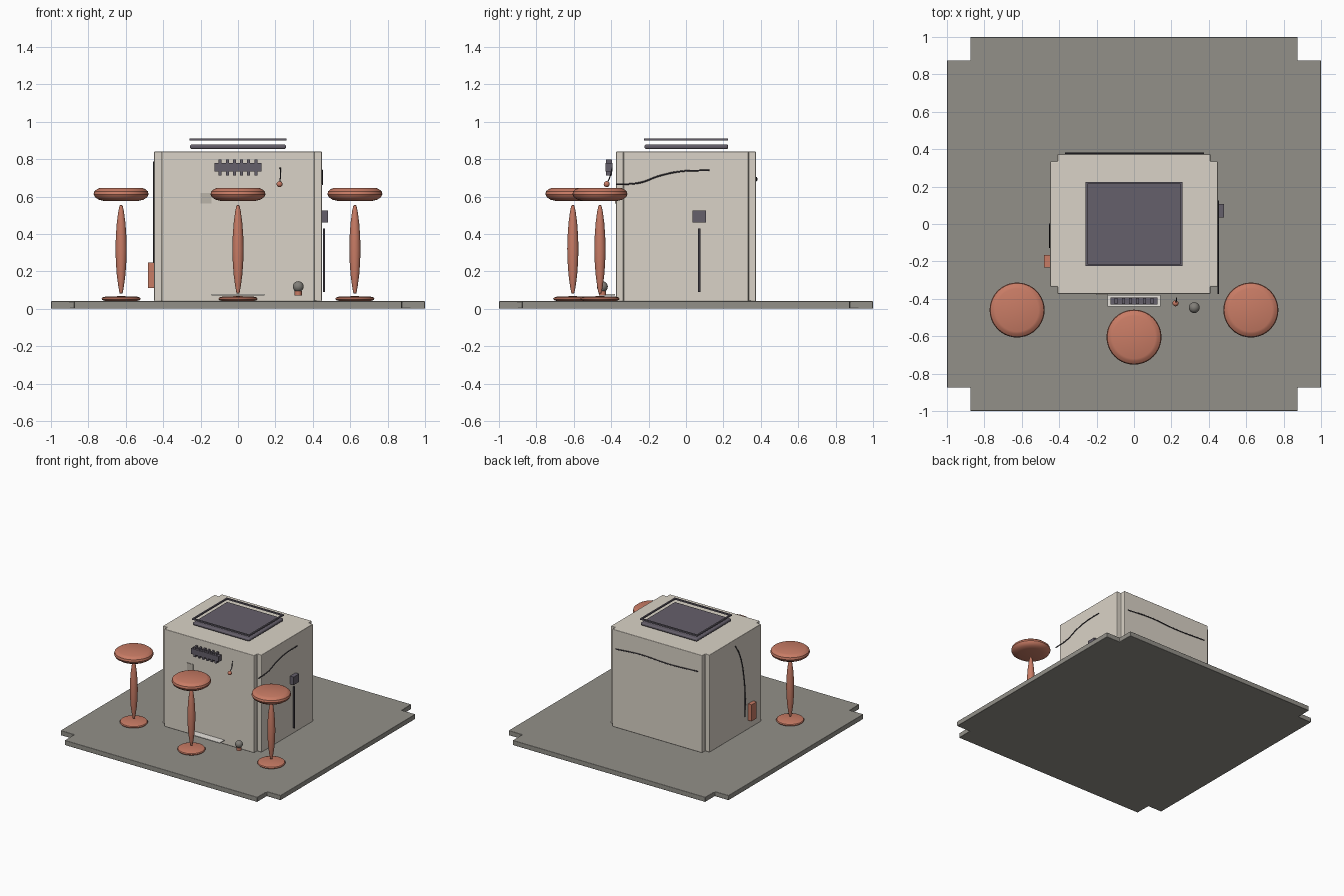
import bpy, bmesh, math

if "Cube" in bpy.data.objects:
    bpy.data.objects.remove(bpy.data.objects["Cube"])


def mat(name, r, g, b):
    m = bpy.data.materials.new(name)
    m.diffuse_color = (r, g, b, 1)
    m.use_nodes = True
    m.node_tree.nodes["Principled BSDF"].inputs["Base Color"].default_value = m.diffuse_color
    return m


GREY = mat("floor grey", 0.29, 0.28, 0.25)
CREAM = mat("cream wall", 0.70, 0.65, 0.57)
CORAL = mat("coral", 0.58, 0.20, 0.13)
SLATE = mat("slate purple", 0.13, 0.115, 0.145)
DARK = mat("dark wire", 0.045, 0.04, 0.05)
TAN = mat("tan plate", 0.50, 0.46, 0.40)
GLASS = mat("bulb grey", 0.22, 0.21, 0.19)
PALE = mat("pale tray", 0.82, 0.79, 0.74)


def finish(bm, name, material, bevel=0, smooth=True):
    bmesh.ops.recalc_face_normals(bm, faces=bm.faces)
    me = bpy.data.meshes.new(name)
    bm.to_mesh(me)
    bm.free()
    ob = bpy.data.objects.new(name, me)
    bpy.context.collection.objects.link(ob)
    me.materials.append(material)
    if bevel:
        mod = ob.modifiers.new("bevel", 'BEVEL')
        mod.width = bevel
        mod.segments = 3
    if smooth:
        bpy.ops.object.select_all(action='DESELECT')
        bpy.context.view_layer.objects.active = ob
        ob.select_set(True)
        bpy.ops.object.shade_smooth_by_angle(angle=math.radians(35))
    return ob


def box(name, x, y, z, material, bevel=0):
    bm = bmesh.new()
    bmesh.ops.create_cube(bm, size=1)
    for v in bm.verts:
        v.co = [lo + (hi - lo) * (c + 0.5) for (lo, hi), c in zip((x, y, z), v.co)]
    return finish(bm, name, material, bevel, bool(bevel))


def notched_block(name, hx, hy, n, z0, z1, material, bevel):
    """Block whose four upright corners are cut back by a square notch."""
    quarter = [(hx, hy - n), (hx - n, hy - n), (hx - n, hy)]
    pts = (quarter + [(-x, y) for x, y in quarter[::-1]]
           + [(-x, -y) for x, y in quarter] + [(x, -y) for x, y in quarter[::-1]])
    bm = bmesh.new()
    f = bm.faces.new([bm.verts.new((x, y, z0)) for x, y in pts])
    r = bmesh.ops.extrude_face_region(bm, geom=[f])
    for v in r['geom']:
        if isinstance(v, bmesh.types.BMVert):
            v.co.z = z1
    return finish(bm, name, material, bevel)


def lathe(name, profile, at, material, seg=40):
    bm = bmesh.new()
    vs = [bm.verts.new((r, 0, z)) for r, z in profile]
    es = [bm.edges.new(p) for p in zip(vs, vs[1:])]
    bmesh.ops.spin(bm, geom=vs + es, axis=(0, 0, 1), cent=(0, 0, 0),
                   angle=2 * math.pi, steps=seg)
    bmesh.ops.remove_doubles(bm, verts=bm.verts, dist=1e-4)
    ob = finish(bm, name, material)
    ob.location = at
    return ob


def wire(name, pts, material, radius=0.004):
    cu = bpy.data.curves.new(name, 'CURVE')
    cu.dimensions = '3D'
    cu.bevel_depth = radius
    cu.bevel_resolution = 2
    cu.use_fill_caps = True
    sp = cu.splines.new('BEZIER')
    sp.bezier_points.add(len(pts) - 1)
    for b, p in zip(sp.bezier_points, pts):
        b.co = p
        b.handle_left_type = b.handle_right_type = 'AUTO'
    cu.materials.append(material)
    ob = bpy.data.objects.new(name, cu)
    bpy.context.collection.objects.link(ob)


# floor slab and kiosk body
notched_block("floor_slab", 1.0, 1.0, 0.125, 0.0, 0.04, GREY, 0.004)
notched_block("kiosk_body", 0.448, 0.374, 0.04, 0.04, 0.84, CREAM, 0.004)

# roof panel with a thin frame floating above it
box("roof_panel", (-0.257, 0.257), (-0.222, 0.225), (0.854, 0.878), SLATE, 0.009)
for s in (-1, 1):
    xs = sorted((s * 0.248, s * 0.26))
    ys = sorted((s * 0.213, s * 0.225))
    box("roof_frame_side", xs, (-0.225, 0.225), (0.899, 0.91), SLATE)
    box("roof_frame_end", (-0.248, 0.248), ys, (0.899, 0.91), SLATE)

# three stools: foot, spindle stem, round seat
foot = [(0, 0.04), (0.08, 0.04), (0.1, 0.046), (0.105, 0.053), (0.1, 0.06), (0.08, 0.066), (0, 0.067)]
stem = [(0, 0.08), (0.008, 0.083), (0.015, 0.12), (0.023, 0.18), (0.028, 0.25), (0.03, 0.32),
        (0.028, 0.39), (0.023, 0.46), (0.015, 0.52), (0.008, 0.552), (0, 0.556)]
seat = [(0, 0.575), (0.09, 0.576), (0.12, 0.583), (0.14, 0.597), (0.147, 0.612),
        (0.143, 0.628), (0.128, 0.64), (0.115, 0.645), (0, 0.646)]
for x, y in ((-0.625, -0.46), (0, -0.605), (0.625, -0.46)):
    lathe("stool_foot", foot, (x, y, 0), CORAL)
    lathe("stool_stem", stem, (x, y, 0), CORAL, 24)
    lathe("stool_seat", seat, (x, y, 0), CORAL)

# front rail with teeth
box("front_rail", (-0.126, 0.126), (-0.43, -0.393), (0.733, 0.778), SLATE)
for i in range(6):
    x = -0.095 + 0.038 * i
    box("rail_tooth", (x - 0.008, x + 0.008), (-0.428, -0.395), (0.713, 0.797), SLATE)

# small wall plate, low tray
box("wall_plate", (-0.2, -0.143), (-0.379, -0.372), (0.562, 0.62), TAN)
box("low_tray", (-0.143, 0.143), (-0.441, -0.38), (0.071, 0.078), PALE)

# pull cord and bead
wire("pull_cord", [(0.226, -0.395, 0.755), (0.227, -0.405, 0.71), (0.223, -0.42, 0.675)], DARK, 0.003)


def ball(r, n=10):
    return [(r * math.sin(math.pi * i / n), -r * math.cos(math.pi * i / n)) for i in range(n + 1)]


lathe("cord_bead", ball(0.016), (0.222, -0.424, 0.666), CORAL, 20)

# floor bulb in its socket
lathe("bulb", ball(0.029), (0.322, -0.447, 0.118), GLASS, 24)
lathe("bulb_socket", [(0, 0.07), (0.019, 0.07), (0.019, 0.094), (0, 0.094)], (0.322, -0.447, 0), CORAL, 20)

# right side: switch box, rod and wire
box("switch_box", (0.445, 0.481), (0.036, 0.107), (0.46, 0.526), SLATE)
box("right_rod", (0.455, 0.466), (0.065, 0.077), (0.09, 0.43), DARK)
wire("right_wire", [(0.45, -0.375, 0.664), (0.45, -0.246, 0.674), (0.45, -0.14, 0.711),
                    (0.45, -0.03, 0.734), (0.45, 0.125, 0.74)], DARK)

# left side: coral box and hanging wire
box("left_box", (-0.48, -0.446), (-0.232, -0.167), (0.112, 0.248), CORAL)
wire("left_wire", [(-0.451, 0.0, 0.785), (-0.451, -0.06, 0.68), (-0.451, -0.11, 0.48),
                   (-0.451, -0.125, 0.3), (-0.451, -0.12, 0.16)], DARK)

# back wire
wire("back_wire", [(0.375, 0.377, 0.685), (0.15, 0.377, 0.7), (-0.1, 0.377, 0.69),
                   (-0.37, 0.377, 0.7)], DARK)
